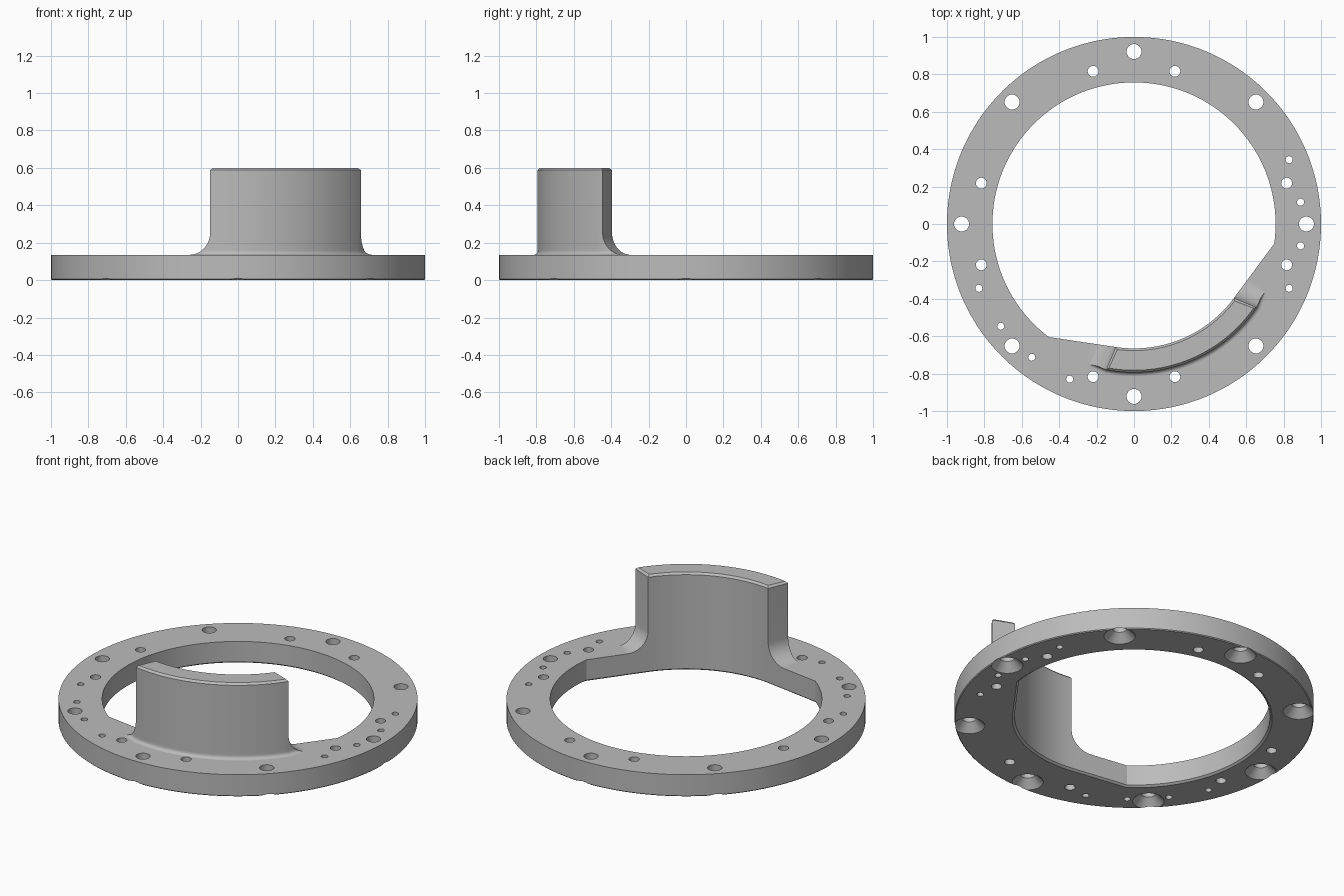
import bpy, bmesh
from math import sin, cos, sqrt, radians, pi
from mathutils import Vector, Matrix

cube = bpy.data.objects.get("Cube")
if cube:
    bpy.data.objects.remove(cube, do_unlink=True)

AXIS = -67.5            # direction of the wall's middle, degrees
RING_H, TOP = 0.135, 0.6
R_HOLE, R_IN, R_OUT = 0.757, 0.665, 0.794
A_IN, A_OUT, A_TAN = 31, 33.3, 59.5   # half angles about the wall's middle

grey = bpy.data.materials.new("plain_grey")
grey.use_nodes = True
grey.diffuse_color = (0.5, 0.5, 0.5, 1)
grey.node_tree.nodes["Principled BSDF"].inputs["Base Color"].default_value = (0.5, 0.5, 0.5, 1)


def polar(r, deg):
    return Vector((r * cos(radians(deg)), r * sin(radians(deg))))


def span(a, b, n):
    return [a + (b - a) * k / n for k in range(n + 1)]


def make_object(name, bm, turn=0):
    bmesh.ops.remove_doubles(bm, verts=bm.verts, dist=1e-5)
    bmesh.ops.recalc_face_normals(bm, faces=bm.faces)
    bm.transform(Matrix.Rotation(radians(turn), 4, "Z"))
    mesh = bpy.data.meshes.new(name)
    bm.to_mesh(mesh)
    bm.free()
    mesh.materials.append(grey)
    obj = bpy.data.objects.new(name, mesh)
    bpy.context.collection.objects.link(obj)
    return obj


def skin(bm, loops, close_ends=False, wrap=False):
    """Join equal closed loops of points with quads."""
    rows = [[bm.verts.new(p) for p in loop] for loop in loops]
    pairs = list(zip(rows, rows[1:])) + ([(rows[-1], rows[0])] if wrap else [])
    for a, b in pairs:
        for i in range(len(a)):
            j = (i + 1) % len(a)
            bm.faces.new((a[i], a[j], b[j], b[i]))
    if close_ends:
        bm.faces.new(rows[0])
    return rows


def select_only(obj):
    bpy.ops.object.select_all(action="DESELECT")
    obj.select_set(True)
    bpy.context.view_layer.objects.active = obj


# Ring: round outside, opening narrowed by two tangent flats and an arc
def opening(deg):
    a = abs(deg)
    if a <= A_IN:
        return R_IN
    if a < A_TAN:
        return R_IN / cos(radians(a - A_IN))
    return R_HOLE


angles = (span(-A_IN, A_IN, 32)[:-1] + span(A_IN, A_TAN, 14)[:-1]
          + span(A_TAN, 360 - A_TAN, 120)[:-1] + span(-A_TAN, -A_IN, 14)[:-1])
angles = [a - 360 if a > 180 else a for a in angles]


def ring_loop(z, outer=None, widen=0):
    return [polar(outer or opening(a) + widen, a).to_3d() + Vector((0, 0, z)) for a in angles]


bm = bmesh.new()
skin(bm, [ring_loop(0, widen=0.013), ring_loop(0.01), ring_loop(RING_H),
          ring_loop(RING_H, 1), ring_loop(0.005, 1), ring_loop(0, 0.995)], wrap=True)
ring = make_object("mounting_ring", bm, AXIS)

# Hole cutters: countersunk, medium and small holes
bm = bmesh.new()


def add_cutter(r, deg, profile, sides):
    c = polar(r, deg)
    rows = skin(bm, [[(c + polar(rad, 360 * k / sides)).to_3d() + Vector((0, 0, z))
                      for k in range(sides)] for rad, z in profile], close_ends=True)
    bm.faces.new(rows[-1])


for k in range(8):
    add_cutter(0.922, 45 * k, [(0.098, -0.01), (0.04, 0.048), (0.04, 0.2)], 32)
for quarter in range(4):
    for side in (-15, 15):
        add_cutter(0.845, 90 * quarter + side, [(0.029, -0.05), (0.029, 0.2)], 24)
for middle in (0, 225):
    for step in (-22.5, -7.5, 7.5, 22.5):
        add_cutter(0.898, middle + step, [(0.019, -0.05), (0.019, 0.2)], 20)
cutter = make_object("hole_cutters", bm)
cutter.hide_render = True

select_only(ring)
cut = ring.modifiers.new("holes", "BOOLEAN")
cut.operation = "DIFFERENCE"
cut.solver = "EXACT"
cut.object = cutter
bpy.ops.object.modifier_apply(modifier=cut.name)
bpy.data.objects.remove(cutter, do_unlink=True)


# Curved wall: stacked footprints, flared at both ends and filleted outside
def footprint(z, flare=0, fillet=0, inset=0):
    shrink = inset * 78
    a_out, a_in = A_OUT - shrink, A_IN - shrink
    r_out, r_in = R_OUT + fillet - inset, R_IN + inset
    tip_out = polar(r_out, a_out) + polar(flare, 135)
    tip_in = polar(r_in, a_in) + polar(flare / cos(radians(14)), 90 + A_IN)
    flip = Vector((1, -1))
    pts = [polar(r_out, a) for a in span(-a_out, a_out, 32)]
    pts += [tip_out, tip_in]
    pts += [polar(r_in, a) for a in span(a_in, -a_in, 32)]
    pts += [tip_in * flip, tip_out * flip]
    return [p.to_3d() + Vector((0, 0, z)) for p in pts]


FLARE, FILLET = 0.12, 0.02
levels = []
for k in range(13):
    a = k / 12 * pi / 2
    h = FLARE * (1 - cos(a))
    rest = max(FILLET - h, 0)
    levels.append(footprint(RING_H + h, FLARE * (1 - sin(a)),
                            FILLET - sqrt(FILLET ** 2 - rest ** 2)))
levels += [footprint(TOP - 0.012), footprint(TOP, inset=0.012)]
bm = bmesh.new()
skin(bm, levels[::-1], close_ends=True)
wall = make_object("curved_wall", bm, AXIS)

for obj in (ring, wall):
    select_only(obj)
    bpy.ops.object.shade_smooth_by_angle(angle=radians(30))
